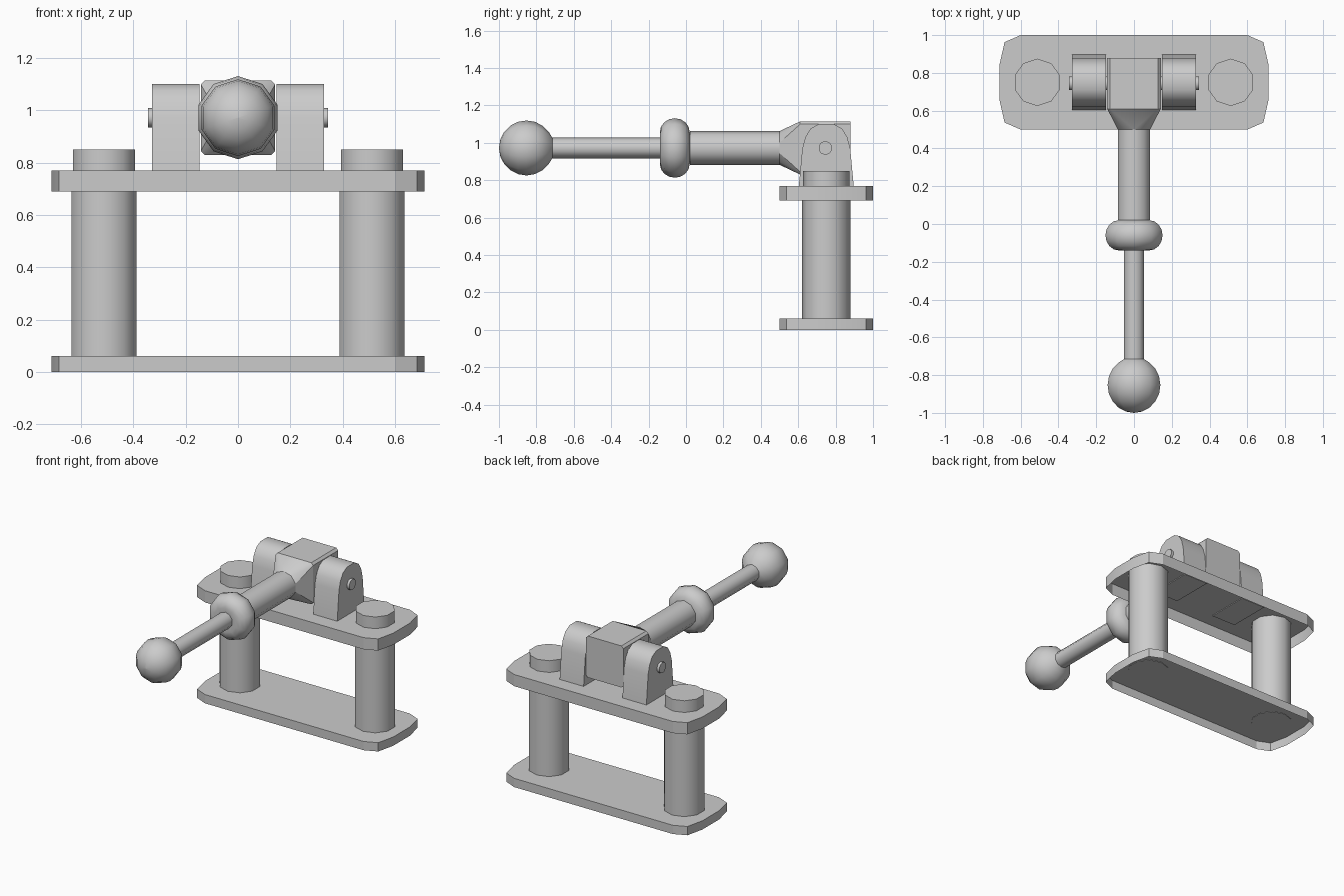
import bpy, bmesh
from math import sin, cos, pi, radians
from mathutils import Vector

if "Cube" in bpy.data.objects:
    bpy.data.objects.remove(bpy.data.objects["Cube"])

PIVOT_Z = 0.972


def finish(name, bm, angle=40):
    bmesh.ops.recalc_face_normals(bm, faces=bm.faces)
    me = bpy.data.meshes.new(name)
    bm.to_mesh(me)
    bm.free()
    ob = bpy.data.objects.new(name, me)
    bpy.context.collection.objects.link(ob)
    bpy.ops.object.select_all(action='DESELECT')
    ob.select_set(True)
    bpy.context.view_layer.objects.active = ob
    bpy.ops.object.shade_smooth_by_angle(angle=radians(angle))
    return ob


def prism(name, pts, offset, open_start=False, angle=40):
    """Extrude a closed outline; optionally leave the starting side open."""
    bm = bmesh.new()
    a = [bm.verts.new(p) for p in pts]
    b = [bm.verts.new(Vector(p) + Vector(offset)) for p in pts]
    n = len(pts)
    for i in range(n):
        j = (i + 1) % n
        bm.faces.new((a[i], a[j], b[j], b[i]))
    bm.faces.new(b)
    if not open_start:
        bm.faces.new(a[::-1])
    return finish(name, bm, angle)


def ring(r, n=10):
    return [(r * sin(2 * pi * i / n), r * cos(2 * pi * i / n)) for i in range(n)]


# Plates: shallow trays, open underneath, with clipped corners
corner = [(0.713, 0.09), (0.685, 0.213), (0.60, 0.25)]
outline = (corner + [(-x, y) for x, y in corner[::-1]]
           + [(-x, -y) for x, y in corner] + [(x, -y) for x, y in corner[::-1]])
for name, z, h in (("base_plate", 0, 0.06), ("top_plate", 0.69, 0.08)):
    prism(name, [(x, y + 0.75, z) for x, y in outline], (0, 0, h), open_start=True, angle=20)

# Pillars, caps and hinge cheeks on both sides
half = [(0.147, 0.765), (0.128, 0.97), (0.112, 1.03), (0.085, 1.075), (0.04, 1.1)]
arch = half + [(-y, z) for y, z in half[::-1]]
for side, s in (("right", 1), ("left", -1)):
    prism(side + "_pillar", [(s * 0.512 + x, 0.75 + y, 0.057) for x, y in ring(0.13)],
          (0, 0, 0.71))
    prism(side + "_pillar_cap", [(s * 0.512 + x, 0.75 + y, 0.765) for x, y in ring(0.125)],
          (0, 0, 0.085))
    prism(side + "_hinge_cheek", [(s * 0.147, 0.75 + y, z) for y, z in arch],
          (s * 0.181, 0, 0))

# Hinge pin
prism("hinge_pin", [(-0.345, 0.745 + y, PIVOT_Z + z) for y, z in ring(0.037)], (0.69, 0, 0))

# Hinge block tapering into the round handle
bm = bmesh.new()
w, c = 0.142, 0.015
for sx in (1, -1):
    for sz in (1, -1):
        for x, z in ((w, w - c), (w - c, w)):
            for y in (0.61, 0.88):
                bm.verts.new((sx * x, y, PIVOT_Z + sz * z))
for x, z in ring(0.09):
    bm.verts.new((x, 0.5, PIVOT_Z + z))
bmesh.ops.convex_hull(bm, input=bm.verts)
bmesh.ops.dissolve_limit(bm, angle_limit=0.01, verts=bm.verts, edges=bm.edges)
finish("hinge_block", bm, 25)


def lathe(name, profile, n=10):
    """Revolve (y, radius) points around the handle axis."""
    bm = bmesh.new()
    rows = [[bm.verts.new((x, y, PIVOT_Z + z)) for x, z in ring(r, n)] for y, r in profile]
    for a, b in zip(rows, rows[1:]):
        for i in range(n):
            j = (i + 1) % n
            bm.faces.new((a[i], a[j], b[j], b[i]))
    bm.faces.new(rows[0])
    bm.faces.new(rows[-1])
    bmesh.ops.remove_doubles(bm, verts=bm.verts, dist=0.0005)
    return finish(name, bm)


# Handle: ball knob, thin rod, round collar and thick grip
ball = [(-0.853 - 0.147 * cos(t), 0.147 * sin(t))
        for t in [pi * (i + 0.01) / 10 for i in range(9)]]
ball.append((-0.715, 0.055))
collar = [(-0.06 - 0.08 * cos(t), 0.085 + 0.074 * sin(t))
          for t in [pi * i / 8 for i in range(9)]]
lathe("handle", ball + [(-0.138, 0.055)] + collar + [(0.021, 0.09), (0.505, 0.09)])
